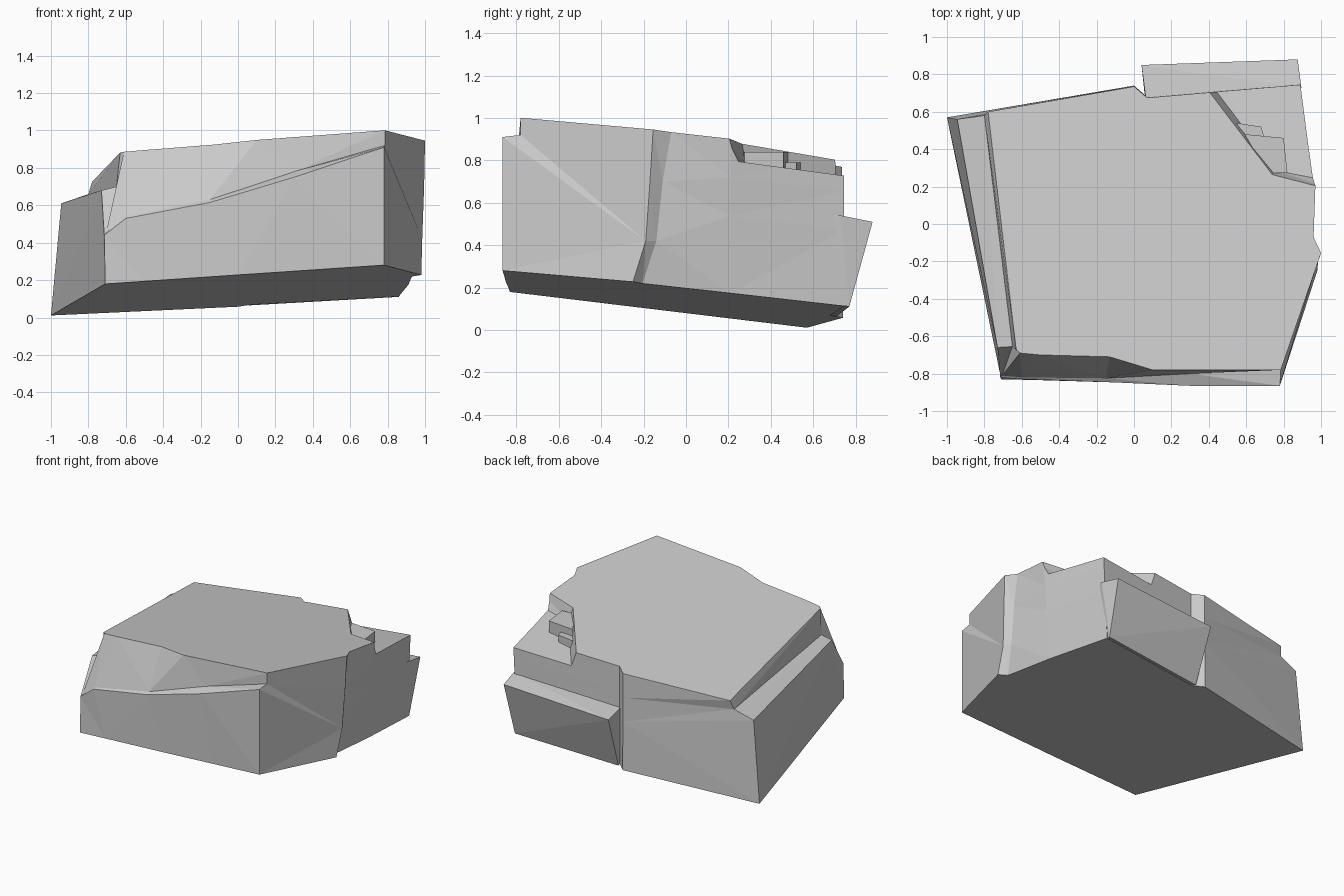
import bpy, bmesh
from mathutils import Vector

if "Cube" in bpy.data.objects:
    bpy.data.objects.remove(bpy.data.objects["Cube"])


def bottom(x, y):
    """Tilted underside plane."""
    return Vector((x, y, 0.137 + 0.065 * x - 0.107 * y))


def top(x, y):
    """Tilted upper plane."""
    return Vector((x, y, 0.853 + 0.075 * x - 0.114 * y))


def shelf(x, y):
    """Plane of the broken corner shelf."""
    return Vector((x, y, 0.754 + 0.075 * x - 0.125 * y))


def finish(bm, name):
    bmesh.ops.remove_doubles(bm, verts=bm.verts, dist=0.0005)
    bmesh.ops.recalc_face_normals(bm, faces=bm.faces)
    mesh = bpy.data.meshes.new(name)
    bm.to_mesh(mesh)
    bm.free()
    ob = bpy.data.objects.new(name, mesh)
    bpy.context.collection.objects.link(ob)
    return ob


def hull(name, pts):
    bm = bmesh.new()
    for p in pts:
        bm.verts.new(p)
    res = bmesh.ops.convex_hull(bm, input=bm.verts)
    loose = [v for v in bm.verts if not v.link_faces]
    bmesh.ops.delete(bm, geom=loose, context='VERTS')
    return finish(bm, name)


def combine(base, other, op):
    mod = base.modifiers.new(op, 'BOOLEAN')
    mod.operation, mod.object, mod.solver = op, other, 'EXACT'
    bpy.context.view_layer.objects.active = base
    bpy.ops.object.modifier_apply(modifier=mod.name)
    bpy.data.objects.remove(other)


# Main rock: corner profiles (underside, ledge edge, ledge inside, upper face)
corners = [
    ((-.71, -.83), (-.73, -.66, .68), (-.65, -.655, .70), (-.63, -.67)),
    ((-.71, -.83), (-.715, -.82, .44), (-.705, -.81, .455), (-.61, -.69)),
    ((-.5, -.835), (-.6, -.83, .53), (-.6, -.82, .54), (-.5, -.7)),
    ((0, -.85), (-.15, -.845, .615), (-.15, -.825, .63), (-.13, -.71)),
    ((.4, -.857), (.3, -.865, .75), (.3, -.80, .78), (.1, -.78)),
    ((.78, -.865), (.78, -.865, .91), (.785, -.78, .92), (.785, -.78)),
    ((.98, -.25), (.985, -.19, .42), (.995, -.17, .7), (1, -.155)),
    ((.93, -.205), (.955, -.14, .42), (.957, -.11, .7), (.96, -.07)),
    ((.91, .21), (.97, .21)),
    ((.86, .745), (.895, .745)),
    ((.07, .68), (.07, .675)),
    ((0, .74), (0, .735)),
    ((-1, .57), (-.945, .56, .61), (-.80, .58, .66), (-.78, .6)),
]
bm = bmesh.new()
rings = []
for c in corners:
    lo, hi = bottom(*c[0]), top(*c[-1])
    mids = c[1:-1] or (lo.lerp(hi, .5), lo.lerp(hi, .75))
    rings.append([bm.verts.new(p) for p in (lo, *mids, hi)])
for a, b in zip(rings, rings[1:] + rings[:1]):
    for i in range(3):
        bm.faces.new((a[i], b[i], b[i + 1], a[i + 1]))
bm.faces.new([r[0] for r in reversed(rings)])
bm.faces.new([r[3] for r in rings])
bmesh.ops.remove_doubles(bm, verts=bm.verts, dist=0.0005)
bmesh.ops.triangulate(bm, faces=bm.faces)
rock = finish(bm, "rock")

# Broken upper corner at the back right
low = [(1.2, .2), (.93, .255), (.76, .285), (.44, .71), (.38, .95), (1.2, .95)]
high = [(1.2, .14), (.97, .20), (.735, .26), (.40, .70), (.34, .95), (1.2, .95)]
cutter = hull("corner_cutter", [shelf(*p) for p in low]
              + [top(*p) + Vector((0, 0, .02)) for p in high])
combine(rock, cutter, 'DIFFERENCE')

# Stepped fragments left on the broken corner
for pts, z in (([(.55, .54), (.68, .52), (.70, .45), (.60, .44)], .79),
               ([(.59, .48), (.80, .46), (.82, .275), (.72, .27)], .84)):
    step = hull("step", [(x, y, h) for x, y in pts for h in (.65, z)])
    combine(rock, step, 'UNION')

# Lower shelf jutting out along the back
back = hull("back_shelf", [
    bottom(.055, .71), bottom(.86, .77), (.04, .85, .46), (.875, .88, .51),
    (.07, .62, .485), (.895, .73, .54), (.86, .6, .55),
    bottom(.1, .5) + Vector((0, 0, .02)), bottom(.8, .5) + Vector((0, 0, .02))])
combine(rock, back, 'UNION')
